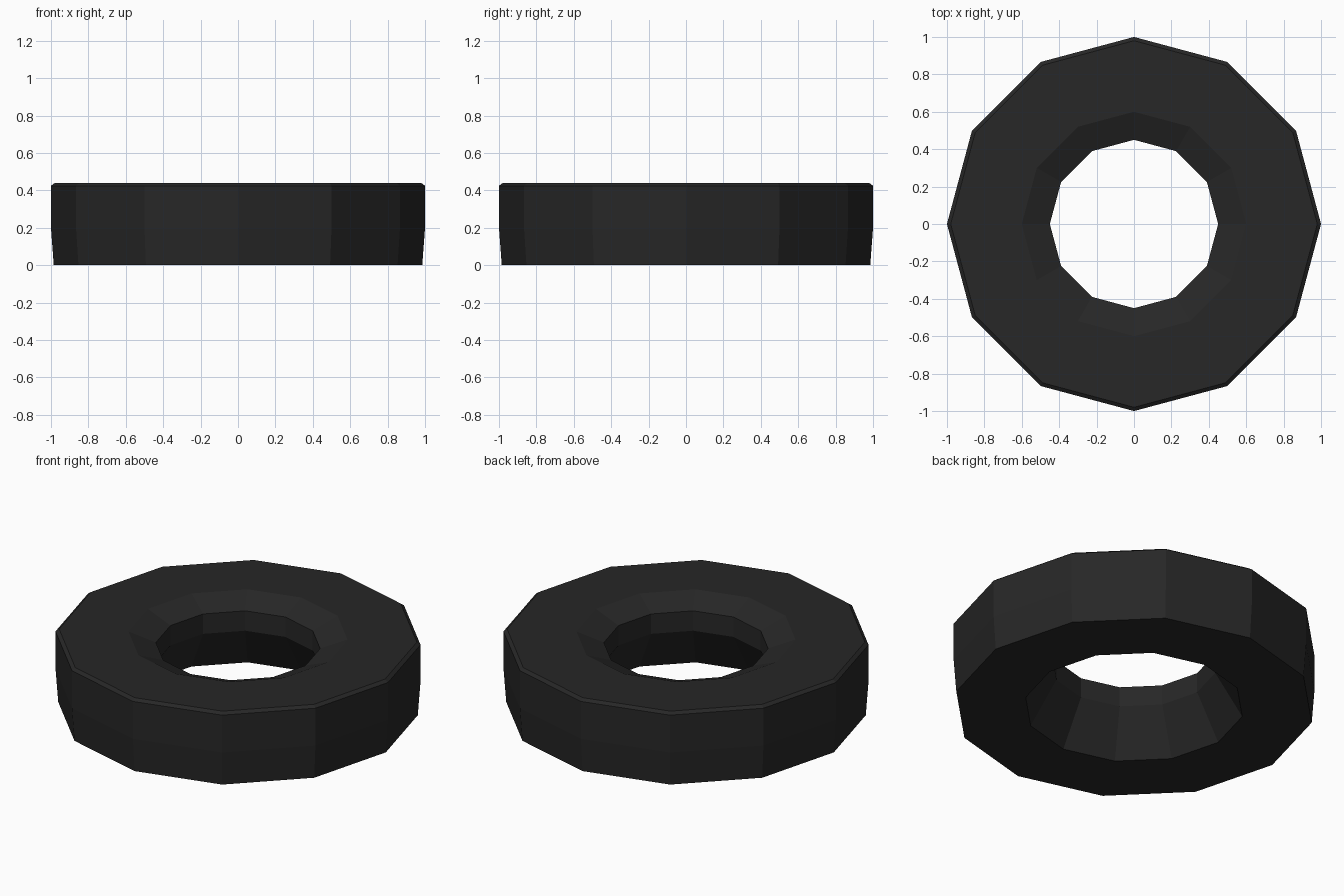
import bpy, bmesh
from math import cos, sin, pi

if "Cube" in bpy.data.objects:
    bpy.data.objects.remove(bpy.data.objects["Cube"])

SIDES = 12
# closed cross-section of the tyre: (radius, height)
PROFILE = [(0.985, 0.0), (1.0, 0.2), (1.0, 0.425), (0.98, 0.44),
           (0.60, 0.44), (0.45, 0.38), (0.45, 0.26), (0.60, 0.0)]

# sweep the section around the vertical axis
bm = bmesh.new()
rings = [[bm.verts.new((r * cos(2 * pi * i / SIDES), r * sin(2 * pi * i / SIDES), z))
          for r, z in PROFILE] for i in range(SIDES)]
n = len(PROFILE)
for i in range(SIDES):
    a, b = rings[i], rings[(i + 1) % SIDES]
    for j in range(n):
        k = (j + 1) % n
        bm.faces.new((a[j], b[j], b[k], a[k]))
bmesh.ops.recalc_face_normals(bm, faces=bm.faces)
mesh = bpy.data.meshes.new("tyre")
bm.to_mesh(mesh)
bm.free()
tyre = bpy.data.objects.new("tyre", mesh)
bpy.context.collection.objects.link(tyre)

# black rubber
rubber = bpy.data.materials.new("rubber")
rubber.diffuse_color = (0.02, 0.02, 0.02, 1)
rubber.use_nodes = True
rubber.node_tree.nodes["Principled BSDF"].inputs["Base Color"].default_value = rubber.diffuse_color
mesh.materials.append(rubber)
